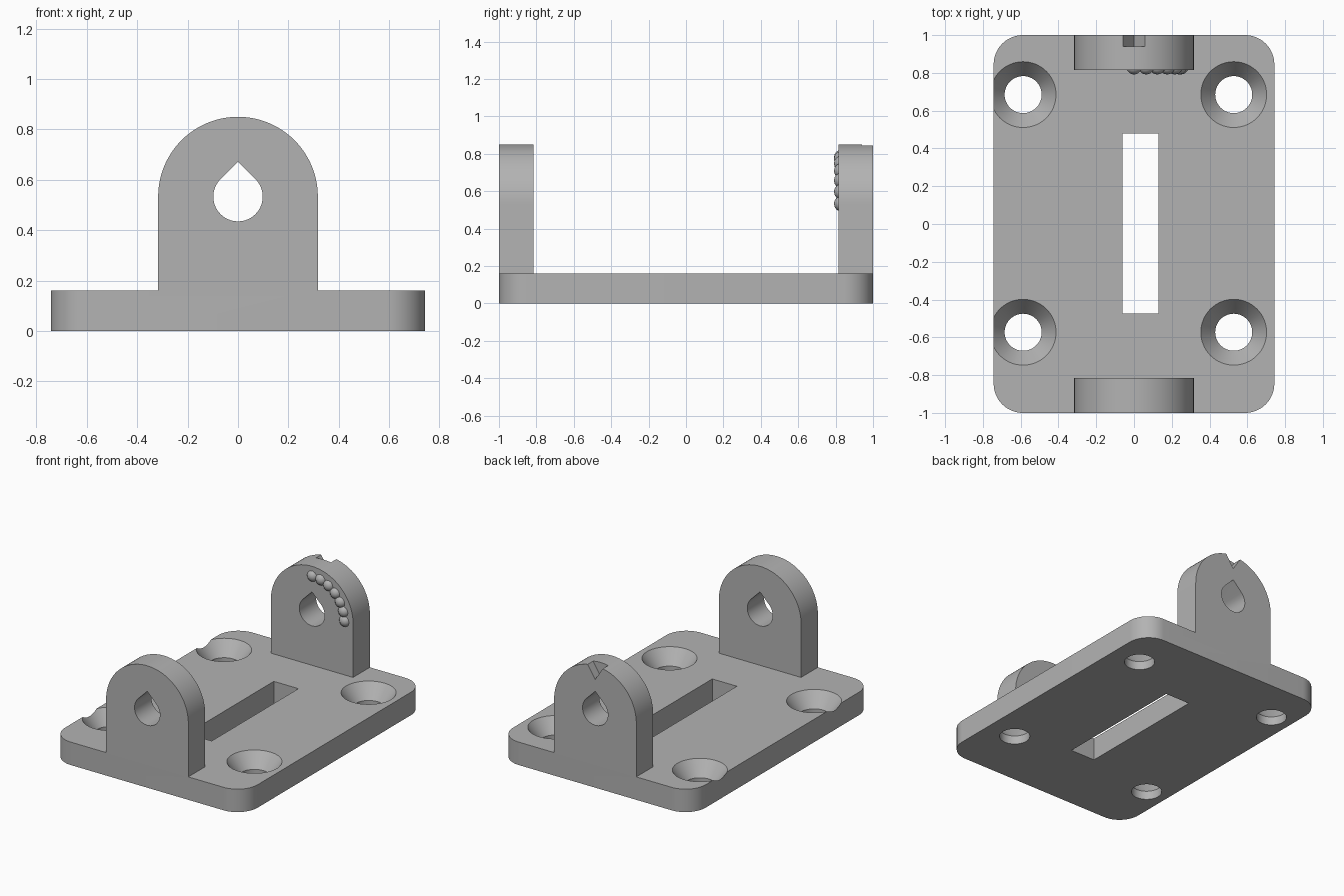
import bpy, bmesh, math
from mathutils import Matrix, Vector

cube = bpy.data.objects.get("Cube")
if cube:
    bpy.data.objects.remove(cube, do_unlink=True)

grey = bpy.data.materials.new("plain grey")
grey.use_nodes = True
colour = (0.45, 0.45, 0.45, 1)
grey.diffuse_color = colour
grey.node_tree.nodes["Principled BSDF"].inputs["Base Color"].default_value = colour

BASE_H = 0.16
ARCH_R, ARCH_Z = 0.317, 0.533
THICK = 0.185


def arc(cx, cy, r, start, end, n):
    steps = [math.radians(start + (end - start) * i / n) for i in range(n + 1)]
    return [(cx + r * math.cos(a), cy + r * math.sin(a)) for a in steps]


def finish(name, bm):
    bmesh.ops.recalc_face_normals(bm, faces=bm.faces)
    mesh = bpy.data.meshes.new(name)
    bm.to_mesh(mesh)
    bm.free()
    mesh.materials.append(grey)
    obj = bpy.data.objects.new(name, mesh)
    bpy.context.collection.objects.link(obj)
    return obj


def prism(name, outline, low, high, upright=False):
    """Extrude an outline along z, or along y when upright (outline in x, z)."""
    place = (lambda u, v, d: (u, d, v)) if upright else (lambda u, v, d: (u, v, d))
    bm = bmesh.new()
    face = bm.faces.new([bm.verts.new(place(u, v, low)) for u, v in outline])
    grown = bmesh.ops.extrude_face_region(bm, geom=[face])["geom"]
    moved = [g for g in grown if isinstance(g, bmesh.types.BMVert)]
    bmesh.ops.translate(bm, vec=Vector(place(0, 0, high - low)), verts=moved)
    return finish(name, bm)


def cone(name, x, y, low, high, r_low, r_high):
    bm = bmesh.new()
    bmesh.ops.create_cone(bm, cap_ends=True, segments=64, radius1=r_low, radius2=r_high,
                          depth=high - low,
                          matrix=Matrix.Translation((x, y, (low + high) / 2)))
    return finish(name, bm)


def combine(target, other, operation):
    mod = target.modifiers.new(operation.lower(), "BOOLEAN")
    mod.operation, mod.solver, mod.object = operation, "EXACT", other
    bpy.context.view_layer.update()
    result = bpy.data.meshes.new_from_object(
        target.evaluated_get(bpy.context.evaluated_depsgraph_get()))
    target.modifiers.clear()
    target.data = result
    bpy.data.objects.remove(other, do_unlink=True)


# Base plate with rounded corners
W, R = 0.743, 0.155
corners = [(W - R, 1 - R), (R - W, 1 - R), (R - W, R - 1), (W - R, R - 1)]
outline = [p for i, (x, y) in enumerate(corners)
           for p in arc(x, y, R, 90 * i, 90 * i + 90, 16)]
body = prism("mounting_bracket", outline, 0, BASE_H)

# Central slot
slot = [(-0.06, -0.475), (0.13, -0.475), (0.13, 0.48), (-0.06, 0.48)]
combine(body, prism("slot_cutter", slot, -0.1, 0.3), "DIFFERENCE")

# Four countersunk screw holes
for x in (-0.587, 0.528):
    for y in (-0.573, 0.685):
        combine(body, cone("hole_cutter", x, y, -0.1, 0.3, 0.098, 0.098), "DIFFERENCE")
        combine(body, cone("sink_cutter", x, y, 0.06, BASE_H + 0.001, 0.098, 0.175),
                "DIFFERENCE")

# Two arched lugs, each with a teardrop hole
arch = [(-ARCH_R, 0.08), (ARCH_R, 0.08)] + arc(0, ARCH_Z, ARCH_R, 0, 180, 48)
drop = arc(0, ARCH_Z, 0.098, 135, 405, 48) + [(0, ARCH_Z + 0.098 * math.sqrt(2))]
for low in (-1, 1 - THICK):
    lug = prism("lug", arch, low, low + THICK, True)
    combine(lug, prism("drop_cutter", drop, low - 0.1, low + 0.3, True), "DIFFERENCE")
    # Pointer notch in the back of the rear lug
    if low > 0:
        notch = [(0, 0.755), (0.13, 0.955), (-0.13, 0.955)]
        combine(lug, prism("notch_cutter", notch, 0.94, 1.1, True), "DIFFERENCE")
    combine(body, lug, "UNION")

# Clean flat faces and shade
bm = bmesh.new()
bm.from_mesh(body.data)
bmesh.ops.dissolve_limit(bm, angle_limit=math.radians(0.5), verts=bm.verts, edges=bm.edges)
bm.to_mesh(body.data)
bm.free()

# Quarter ring of detent bumps on the inside of the rear lug
bm = bmesh.new()
for x, z in arc(0, ARCH_Z, 0.248, 0, 90, 6):
    bmesh.ops.create_uvsphere(bm, u_segments=12, v_segments=8, radius=0.042,
                              matrix=Matrix.Translation((x, 1 - THICK + 0.018, z)))
bumps = finish("detent_bumps", bm)

for obj in (body, bumps):
    bpy.ops.object.select_all(action="DESELECT")
    obj.select_set(True)
    bpy.context.view_layer.objects.active = obj
    bpy.ops.object.shade_smooth_by_angle(angle=math.radians(30))
